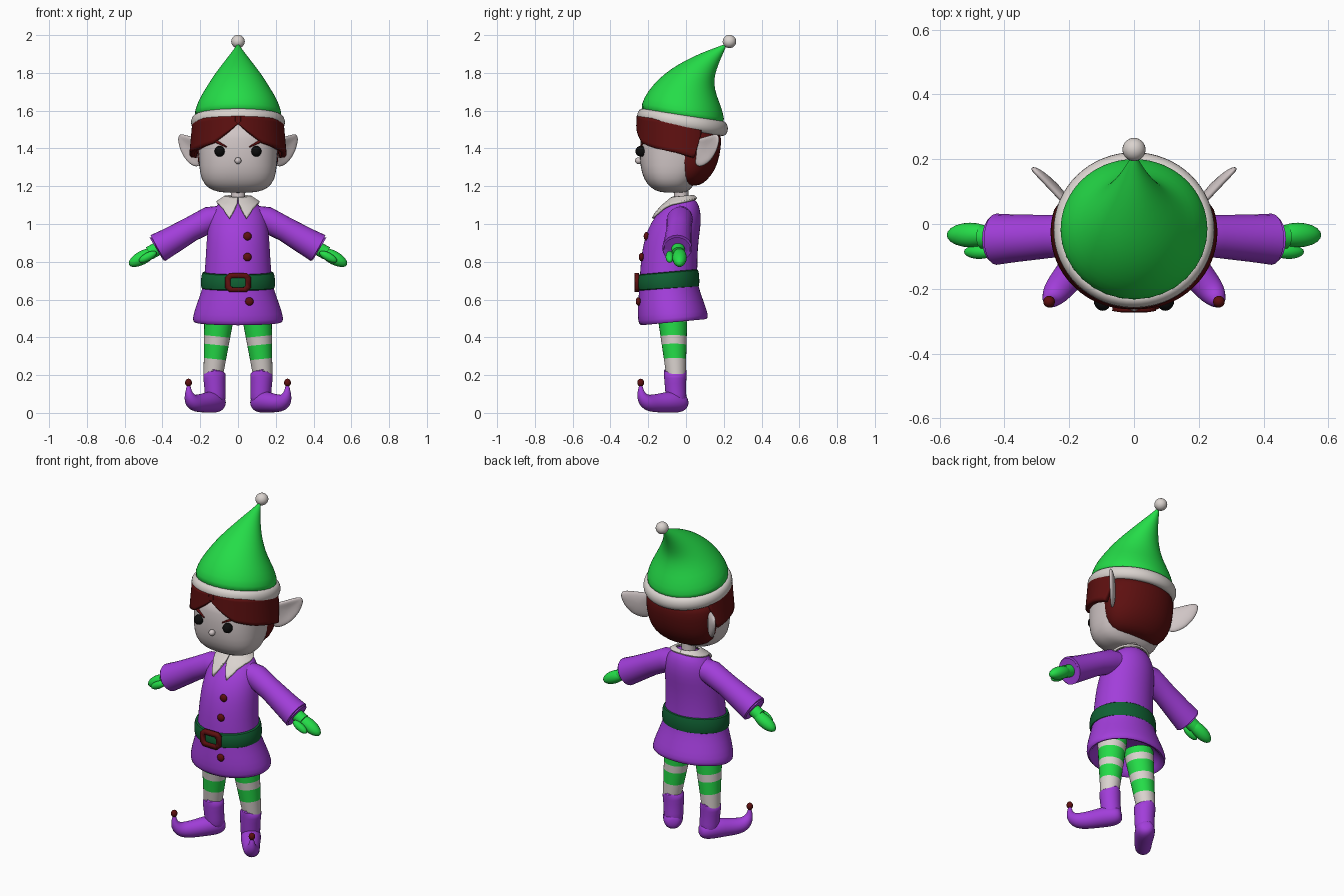
import bpy, bmesh, math
from mathutils import Vector, Matrix

if "Cube" in bpy.data.objects:
    bpy.data.objects.remove(bpy.data.objects["Cube"])

def colour(name, *rgb):
    m = bpy.data.materials.new(name)
    m.diffuse_color = (*rgb, 1)
    m.use_nodes = True
    m.node_tree.nodes["Principled BSDF"].inputs["Base Color"].default_value = m.diffuse_color
    return m

GREEN = colour("bright_green", .018, .72, .065)
PURPLE = colour("purple", .36, .048, .70)
SKIN = colour("pale_skin", .63, .56, .56)
WHITE = colour("off_white", .70, .65, .62)
RED = colour("dark_red", .11, .005, .005)
DKGREEN = colour("dark_green", .005, .12, .033)
BLACK = colour("black", .004, .004, .004)

def build(name, verts, faces, mat, sub=0, mirror=False, solid=0, angle=50):
    me = bpy.data.meshes.new(name)
    me.from_pydata([tuple(v) for v in verts], [], faces)
    bm = bmesh.new()
    bm.from_mesh(me)
    bmesh.ops.recalc_face_normals(bm, faces=bm.faces)
    bm.to_mesh(me)
    bm.free()
    me.materials.append(mat)
    ob = bpy.data.objects.new(name, me)
    bpy.context.collection.objects.link(ob)
    if solid:
        s = ob.modifiers.new("thickness", 'SOLIDIFY')
        s.thickness, s.offset = solid, 0
    if sub:
        ob.modifiers.new("smooth", 'SUBSURF').levels = sub
        ob.modifiers["smooth"].render_levels = sub
    if mirror:
        ob.modifiers.new("mirror", 'MIRROR').use_mirror_merge = False
    bpy.ops.object.select_all(action='DESELECT')
    ob.select_set(True)
    bpy.context.view_layer.objects.active = ob
    bpy.ops.object.shade_smooth_by_angle(angle=math.radians(angle))
    return ob

def skin_rings(name, rings, mat, closed=False, **kw):
    n, m = len(rings[0]), len(rings)
    faces = [(i*n+j, i*n+(j+1) % n, (i+1) % m*n+(j+1) % n, (i+1) % m*n+j)
             for i in range(m if closed else m-1) for j in range(n)]
    if not closed:
        faces += [tuple(range(n)), tuple(range((m-1)*n, m*n))]
    return build(name, [v for r in rings for v in r], faces, mat, **kw)

def ring_point(r, a, e=2, off=0):
    """r = (front y, front z, back y, back z, half width); a = angle from the front"""
    yf, zf, yb, zb, rx = r
    c, s = math.cos(a), math.sin(a)
    c = math.copysign(abs(c)**(2/e), c)
    s = math.copysign(abs(s)**(2/e), s)
    return Vector(((rx+off)*s, (yf+yb)/2-((yb-yf)/2+off)*c, (zf+zb)/2-(zb-zf)/2*c+off*.5))

def loft(name, rings, mat, n=32, e=2, **kw):
    return skin_rings(name, [[ring_point(r, 2*math.pi*j/n, e) for j in range(n)] for r in rings],
                      mat, sub=1, **kw)

def tube(name, pts, mat, ref, n=20, **kw):
    """pts = (x, y, z, radius)"""
    ref, rings = Vector(ref).normalized(), []
    for i, p in enumerate(pts):
        a, b = pts[max(i-1, 0)], pts[min(i+1, len(pts)-1)]
        v = (Vector(b[:3])-Vector(a[:3])).cross(ref).normalized()
        rings.append([Vector(p[:3])+p[3]*(ref*math.cos(t)+v*math.sin(t))
                      for t in (2*math.pi*j/n for j in range(n))])
    return skin_rings(name, rings, mat, **kw)

def ball(name, loc, size, mat, rot=0, mirror=False):
    bm = bmesh.new()
    bmesh.ops.create_uvsphere(bm, u_segments=20, v_segments=12, radius=1)
    bm.transform(Matrix.Translation(loc) @ Matrix.Rotation(rot, 4, 'Y') @ Matrix.Diagonal((*size, 1)))
    vs, fs = [v.co.copy() for v in bm.verts], [[v.index for v in f.verts] for f in bm.faces]
    bm.free()
    return build(name, vs, fs, mat, mirror=mirror)

def shell(name, rings, keys, mat, off, solid, rows=8, cols=36):
    """sheet lying over lofted rings; keys = (angle, how many rings down it reaches)"""
    verts = []
    for i in range(cols+1):
        a = keys[0][0]+(keys[-1][0]-keys[0][0])*i/cols
        for (a0, s0), (a1, s1) in zip(keys, keys[1:]):
            if a0 <= a <= a1+1e-6:
                reach = s0+(s1-s0)*(a-a0)/(a1-a0)
        for j in range(rows+1):
            s = reach*j/rows
            k = min(int(s), len(rings)-2)
            p, q = (ring_point(rings[k+d], math.radians(a), off=off) for d in (0, 1))
            verts.append(p.lerp(q, s-k))
    w = rows+1
    faces = [(i*w+j, i*w+j+1, (i+1)*w+j+1, (i+1)*w+j) for i in range(cols) for j in range(rows)]
    return build(name, verts, faces, mat, solid=solid, mirror=True)

# Hat: leaning cone, fur brim, pompom
loft("hat", [(-.245, 1.57, .21, 1.50, .24), (-.237, 1.64, .203, 1.56, .23), (-.205, 1.70, .188, 1.62, .207),
             (-.15, 1.765, .162, 1.68, .167), (-.08, 1.822, .148, 1.74, .13), (0, 1.868, .153, 1.79, .092),
             (.09, 1.91, .173, 1.85, .052), (.17, 1.938, .195, 1.90, .022), (.21, 1.955, .215, 1.945, .006)], GREEN)
brim = [(math.cos(t)*.03, math.sin(t)*.042) for t in (2*math.pi*k/10 for k in range(10))]
loft("hat_brim", [(-.232-u, 1.572+v, .195+u, 1.505+v, .222+u) for u, v in brim], WHITE, closed=True)
ball("hat_pompom", (0, .23, 1.966), (.036, .036, .035), WHITE)

# Head
loft("head", [(-.11, 1.165, -.01, 1.165, .07), (-.165, 1.175, .015, 1.175, .135), (-.208, 1.21, .045, 1.21, .183),
              (-.237, 1.27, .09, 1.27, .204), (-.247, 1.35, .14, 1.35, .209), (-.243, 1.45, .165, 1.45, .215),
              (-.225, 1.56, .185, 1.54, .21)], SKIN, e=2.4)
tube("neck", [(0, -.025, 1.22, .04), (0, -.025, 1.15, .038), (0, -.025, 1.08, .045)], SKIN, (0, 1, 0))
ball("eye", (.097, -.238, 1.385), (.027, .03, .029), BLACK, mirror=True)
ball("nose", (0, -.25, 1.335), (.018, .02, .018), SKIN)
tube("eyebrow", [(.06, -.24, 1.408, .004), (.115, -.225, 1.437, .009), (.17, -.186, 1.465, .004)],
     RED, (0, 0, 1), n=8, mirror=True)

# Ears: cupped leaf shapes swept back
outline = [(-.1, 1.45), (.35, 1.46), (.7, 1.475), (1.03, 1.482), (1, 1.42), (.75, 1.35), (.4, 1.305), (-.1, 1.29)]
ear = [Vector((.2+.118*u, .05+.125*u, z)) for u, z in outline] + [Vector((.235, .115, 1.395))]
build("ear", ear, [(i, (i+1) % 8, 8) for i in range(8)], SKIN, sub=2, solid=.025, mirror=True)

# Hair: swept fringe locks and rounded back
shell("hair_fringe", [(-.247, 1.57, .19, 1.51, .228), (-.262, 1.3, .2, 1.3, .25)],
      [(-4, .1), (12, .3), (32, .52), (60, .62), (85, .68), (108, .78), (118, .2)], RED, 0, .028)
loft("hair_back", [(-.03, 1.2, .07, 1.2, .10), (-.08, 1.215, .11, 1.23, .165), (-.1, 1.28, .153, 1.28, .205),
                   (-.11, 1.36, .18, 1.36, .217), (-.11, 1.45, .19, 1.45, .222), (-.11, 1.55, .18, 1.51, .212)], RED)

# Coat with flared, hollow skirt
coat = [(-.065, 1.135, .03, 1.145, .06), (-.12, 1.09, .06, 1.12, .11), (-.165, 1.04, .078, 1.07, .145),
        (-.205, .97, .08, 1.0, .16), (-.225, .9, .067, .92, .167), (-.24, .81, .06, .82, .172),
        (-.246, .7, .06, .7, .18), (-.25, .64, .072, .65, .193), (-.257, .55, .105, .56, .228),
        (-.256, .48, .12, .515, .243), (-.24, .457, .112, .49, .235), (-.21, .475, .085, .505, .205),
        (-.19, .6, .03, .6, .16)]
loft("coat", coat, PURPLE)
shell("collar", coat, [(2, .7), (16, 2.25), (38, 1.3), (60, .95), (180, .6)], WHITE, .008, .012)
for i, (x, y, z) in enumerate([(.05, -.21, .935), (.05, -.236, .825), (.06, -.252, .59)]):
    ball(f"button_{i+1}", (x, y, z), (.022, .014, .022), RED)

# Belt and buckle frame
loft("belt", [(-.235, .737, .05, .765, .17), (-.259, .735, .067, .763, .192), (-.264, .69, .072, .715, .198),
              (-.261, .645, .072, .662, .199), (-.235, .64, .05, .66, .17)], DKGREEN, closed=True)
def octagon(w, h, c):
    return [(w, -h+c), (w, h-c), (w-c, h), (c-w, h), (-w, h-c), (-w, c-h), (c-w, -h), (w-c, -h)]
frame = [Vector((x, -.264+1.5*x*x, .69+z)) for x, z in octagon(.066, .05, .02)+octagon(.04, .025, .008)]
build("belt_buckle", frame, [(i, (i+1) % 8, 8+(i+1) % 8, 8+i) for i in range(8)], RED, solid=.022, angle=30)

# Sleeves and mittens
tube("sleeve", [(.06, -.03, 1.04, .06), (.15, -.033, 1.024, .069), (.25, -.038, .972, .066), (.36, -.044, .908, .073),
                (.425, -.047, .872, .079), (.432, -.047, .868, .072), (.42, -.047, .875, .058), (.36, -.047, .908, .05)],
     PURPLE, (0, 1, 0), mirror=True)
tube("wrist", [(.36, -.045, .905, .035), (.47, -.04, .845, .036)], GREEN, (0, 1, 0), mirror=True)
ball("mitten", (.506, -.034, .822), (.08, .038, .036), GREEN, rot=.5, mirror=True)
ball("thumb", (.478, -.086, .826), (.052, .022, .022), GREEN, rot=.5, mirror=True)

# Striped legs, rings placed on the stripe borders
stripes = [.56, .52, .48, .405, .36, .285, .2]
leg = tube("striped_leg", [(.128-.1*(z-.23), -.055-.06*(z-.23), z, .054+.088*(z-.23)) for z in stripes],
           GREEN, (0, 1, 0), n=28, mirror=True)
leg.data.materials.append(WHITE)
for f in leg.data.polygons:
    f.material_index = int(f.center.z < .285 or .36 < f.center.z < .405 or .48 < f.center.z < .52)

# Boots with curled toes and bells
tube("boot_shaft", [(.127, -.057, .215, .045), (.127, -.057, .232, .055), (.126, -.057, .225, .063), (.125, -.057, .19, .06),
                    (.122, -.056, .13, .056), (.12, -.052, .08, .056), (.12, -.05, .04, .05)],
     PURPLE, (0, 1, 0), sub=1, mirror=True)
tube("boot_foot", [(.088, .0, .055, .02), (.095, -.01, .054, .043), (.115, -.04, .056, .056), (.15, -.09, .058, .057),
                   (.185, -.14, .052, .05), (.22, -.185, .05, .047), (.245, -.215, .06, .042),
                   (.259, -.236, .09, .027), (.262, -.24, .12, .015), (.261, -.239, .15, .009)],
     PURPLE, (.8, .6, 0), sub=1, mirror=True)
ball("boot_bell", (.262, -.24, .16), (.018, .018, .021), RED, mirror=True)
